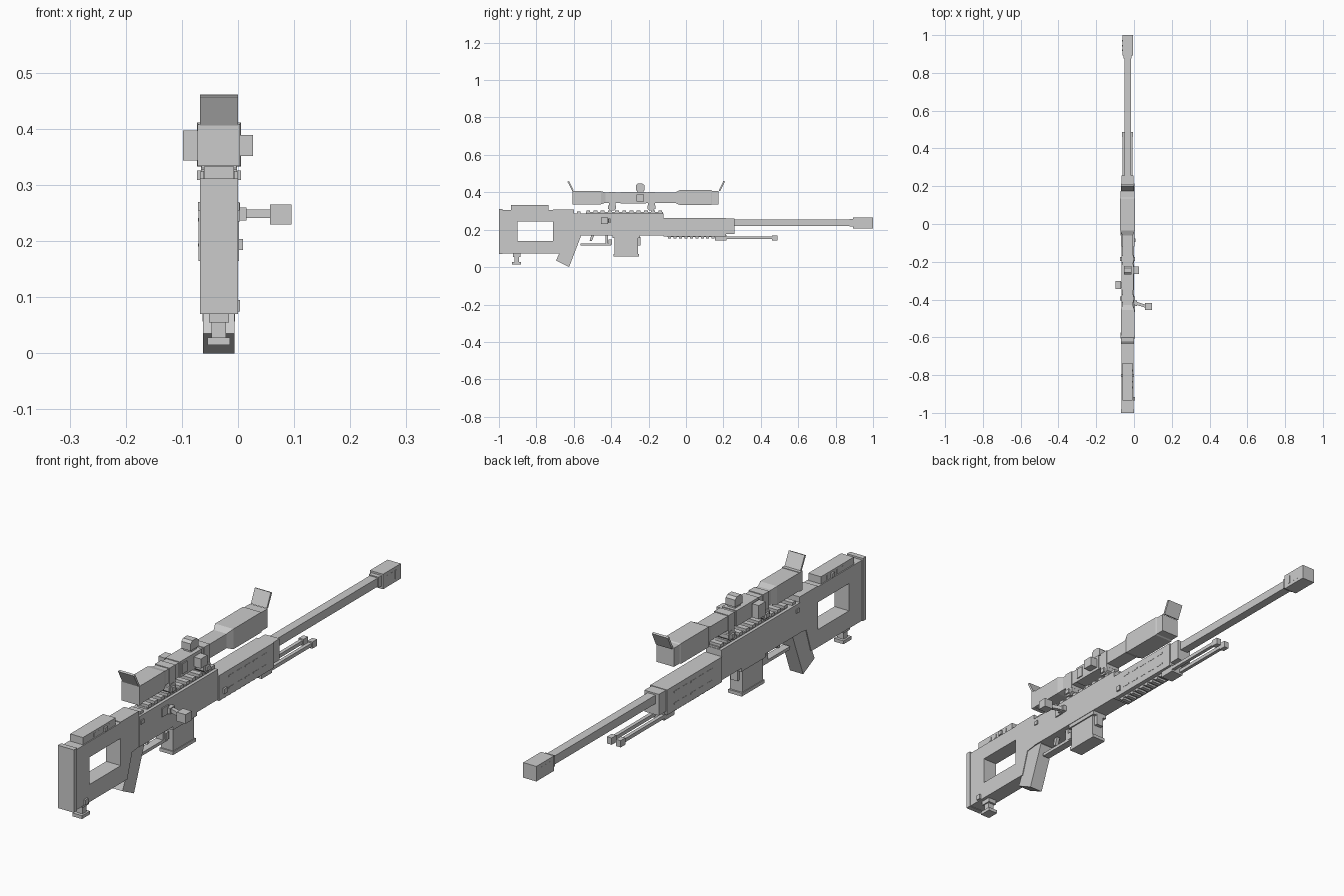
import bpy, bmesh, math
from mathutils import Vector

CX = -0.034  # centre plane of the rifle
grey = bpy.data.materials.new("plain_grey")
grey.diffuse_color = (0.6, 0.6, 0.6, 1)


def finish(name, bm):
    bmesh.ops.recalc_face_normals(bm, faces=bm.faces)
    me = bpy.data.meshes.new(name)
    bm.to_mesh(me)
    bm.free()
    me.materials.append(grey)
    ob = bpy.data.objects.new(name, me)
    bpy.context.collection.objects.link(ob)
    return ob


def box(name, x, y, z):
    """Box from (min, max) ranges; a single number for x is a half width about the centre plane."""
    if not isinstance(x, tuple):
        x = (CX - x, CX + x)
    bm = bmesh.new()
    bmesh.ops.create_cube(bm, size=1)
    for v in bm.verts:
        v.co = Vector([r[0] + (c + 0.5) * (r[1] - r[0]) for c, r in zip(v.co, (x, y, z))])
    return finish(name, bm)


def profile(name, pts, half):
    """Side outline in (y, z) extruded across x."""
    bm = bmesh.new()
    f = bm.faces.new([bm.verts.new((CX - half, y, z)) for y, z in pts])
    r = bmesh.ops.extrude_face_region(bm, geom=[f])
    for v in r["geom"]:
        if isinstance(v, bmesh.types.BMVert):
            v.co.x += 2 * half
    return finish(name, bm)


def loft(name, sections):
    """Rectangular tube along y: (y, half width, z low, z high)."""
    bm = bmesh.new()
    rings = [[bm.verts.new((CX + sx * h, y, z)) for sx, z in
              ((-1, a), (1, a), (1, b), (-1, b))] for y, h, a, b in sections]
    for p, q in zip(rings, rings[1:]):
        for i in range(4):
            j = (i + 1) % 4
            bm.faces.new((p[i], p[j], q[j], q[i]))
    bm.faces.new(rings[0])
    bm.faces.new(rings[-1])
    return finish(name, bm)


# Stock: four bars around the open window
box("stock_rear", 0.031, (-0.985, -0.9), (0.072, 0.305))
box("stock_top", 0.031, (-0.9, -0.71), (0.245, 0.305))
box("stock_bottom", 0.031, (-0.9, -0.71), (0.072, 0.14))
profile("stock_front", [(-0.71, 0.072), (-0.67, 0.072), (-0.64, 0.165), (-0.6, 0.17),
                        (-0.6, 0.308), (-0.71, 0.308)], 0.031)
box("butt_pad", 0.034, (-1, -0.98), (0.07, 0.312))
box("cheek_rest", 0.027, (-0.935, -0.735), (0.3, 0.333))
for y in (-0.87, -0.84, -0.81, -0.78):
    box("cheek_slot", 0.028, (y, y + 0.01), (0.31, 0.325))
box("cheek_screw", 0.034, (-0.81, -0.793), (0.308, 0.324))
box("stock_button", (CX, 0.004), (-0.935, -0.917), (0.075, 0.095))

# Rear monopod
box("monopod_stem", 0.013, (-0.917, -0.893), (0.02, 0.075))
box("monopod_collar", 0.018, (-0.925, -0.885), (0.055, 0.073))
box("monopod_foot", 0.02, (-0.93, -0.882), (0.015, 0.028))

# Pistol grip
profile("pistol_grip", [(-0.695, 0.035), (-0.625, 0.0), (-0.562, 0.165), (-0.575, 0.18),
                        (-0.64, 0.18), (-0.675, 0.08)], 0.028)

# Receiver and handguard
box("receiver", 0.033, (-0.6, -0.12), (0.17, 0.287))
box("handguard", 0.036, (-0.12, 0.215), (0.165, 0.262))
box("handguard_cap", 0.031, (0.2, 0.258), (0.178, 0.26))
box("handguard_button", (CX, 0.009), (-0.095, -0.077), (0.184, 0.204))
box("receiver_pin", 0.037, (-0.592, -0.574), (0.255, 0.27))
for i in range(5):
    y = -0.06 + i * 0.05
    for z in (0.19, 0.235):
        box("handguard_slot", 0.037, (y, y + 0.032), (z, z + 0.006))

# Lower accessory rail
box("lower_rail", 0.019, (-0.1, 0.16), (0.16, 0.17))
for i in range(9):
    y = -0.095 + i * 0.029
    box("lower_rail_tooth", 0.021, (y, y + 0.016), (0.152, 0.163))

# Upper rail
box("upper_rail", 0.021, (-0.535, -0.122), (0.284, 0.294))
for i in range(11):
    y = -0.533 + i * 0.0385
    box("upper_rail_tooth", 0.025, (y, y + 0.021), (0.291, 0.304))
box("rail_stop", 0.025, (-0.583, -0.563), (0.285, 0.298))

# Barrel and muzzle brake
box("barrel", 0.017, (0.25, 0.9), (0.221, 0.254))
box("muzzle_collar", 0.021, (0.875, 0.897), (0.217, 0.258))
box("muzzle_brake", 0.028, (0.892, 1.0), (0.207, 0.265))
for y in (0.915, 0.94, 0.965):
    box("muzzle_slot", 0.029, (y, y + 0.008), (0.22, 0.252))

# Folded bipod
box("bipod_mount", 0.026, (0.155, 0.217), (0.142, 0.172))
for s in (-1, 1):
    c = CX + s * 0.019
    box("bipod_leg", (c - 0.007, c + 0.007), (0.21, 0.475), (0.15, 0.164))
    box("bipod_foot", (c - 0.01, c + 0.01), (0.46, 0.488), (0.143, 0.169))

# Magazine
box("magazine", 0.026, (-0.383, -0.257), (0.065, 0.175))
box("magazine_base", 0.029, (-0.388, -0.25), (0.057, 0.07))
box("magazine_well", 0.031, (-0.392, -0.245), (0.155, 0.175))
box("magazine_catch", 0.015, (-0.26, -0.243), (0.115, 0.16))

# Trigger and guard
box("trigger_guard_bar", 0.015, (-0.565, -0.4), (0.115, 0.127))
box("trigger_guard_front", 0.015, (-0.43, -0.416), (0.12, 0.175))
box("trigger_guard_lug", 0.017, (-0.415, -0.395), (0.12, 0.148))
profile("trigger", [(-0.515, 0.14), (-0.503, 0.14), (-0.488, 0.178), (-0.505, 0.178)], 0.007)

# Bolt handle
box("bolt_plate", (CX, 0.004), (-0.465, -0.425), (0.235, 0.268))
box("bolt_root", (CX, 0.015), (-0.435, -0.405), (0.237, 0.26))
rod = box("bolt_rod", (0.01, 0.065), (-0.427, -0.411), (0.241, 0.256))
for v in rod.data.vertices:
    if v.co.x > 0.05:
        v.co.y -= 0.018
box("bolt_knob", (0.057, 0.095), (-0.455, -0.417), (0.23, 0.265))

# Scope body with stepped eyepiece and objective
loft("scope_body", [(-0.605, 0.036, 0.336, 0.406), (-0.455, 0.036, 0.336, 0.406),
                    (-0.43, 0.028, 0.344, 0.399), (-0.06, 0.028, 0.344, 0.399),
                    (-0.035, 0.039, 0.333, 0.411), (0.135, 0.039, 0.333, 0.411),
                    (0.14, 0.037, 0.336, 0.408), (0.175, 0.037, 0.336, 0.408)])
box("eyepiece_rim", 0.038, (-0.607, -0.59), (0.334, 0.408))
box("scope_saddle", 0.031, (-0.35, -0.215), (0.341, 0.402))

# Open lens covers
profile("rear_lens_cover", [(-0.607, 0.406), (-0.6, 0.41), (-0.626, 0.46), (-0.634, 0.457)], 0.034)
profile("front_lens_cover", [(0.175, 0.409), (0.183, 0.406), (0.208, 0.458), (0.2, 0.461)], 0.034)

# Turrets
box("top_turret_neck", 0.016, (-0.262, -0.228), (0.395, 0.415))
loft("top_turret", [(-0.268, 0.02, 0.41, 0.437), (-0.258, 0.02, 0.41, 0.446),
                    (-0.232, 0.02, 0.41, 0.446), (-0.222, 0.02, 0.41, 0.437)])
box("side_turret", (CX, 0.027), (-0.265, -0.225), (0.352, 0.389))
box("focus_knob", (-0.098, -0.07), (-0.345, -0.303), (0.344, 0.397))
box("focus_neck", (-0.075, CX), (-0.337, -0.311), (0.352, 0.389))
box("scope_side_plate", (CX, 0.001), (-0.338, -0.31), (0.352, 0.392))

# Scope mounts
for yc in (-0.395, -0.185):
    box("scope_ring", 0.031, (yc - 0.018, yc + 0.018), (0.33, 0.402))
    profile("mount_clamp", [(yc + 0.023 * math.cos(a), 0.32 + 0.02 * math.sin(a))
                            for a in [math.pi / 8 + i * math.pi / 4 for i in range(8)]], 0.032)
    box("clamp_bolt", 0.039, (yc - 0.01, yc + 0.01), (0.309, 0.326))
